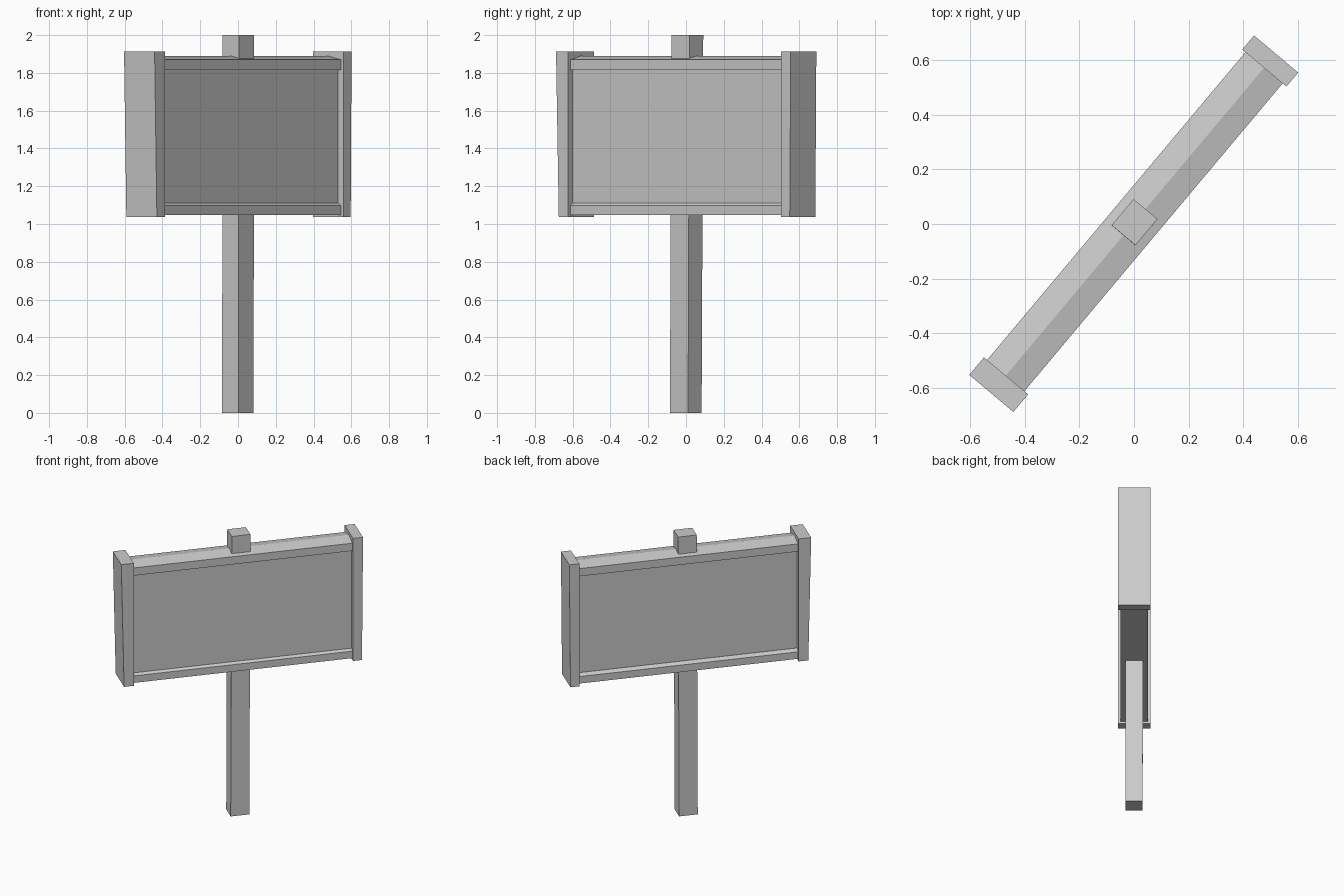
import bpy
import bmesh
import math

cube = bpy.data.objects.get("Cube")
if cube:
    bpy.data.objects.remove(cube, do_unlink=True)

SIGN_ANGLE = math.radians(50)

grey = bpy.data.materials.new("plain_grey")
grey.use_nodes = True
grey.diffuse_color = (0.6, 0.6, 0.6, 1)
grey.node_tree.nodes["Principled BSDF"].inputs["Base Color"].default_value = grey.diffuse_color


def prism(name, start, end):
    """Solid joining two matching outlines; the whole sign is turned about z."""
    bm = bmesh.new()
    a = [bm.verts.new(p) for p in start]
    b = [bm.verts.new(p) for p in end]
    bm.faces.new(a)
    bm.faces.new(b)
    for i in range(len(a)):
        j = (i + 1) % len(a)
        bm.faces.new((a[i], a[j], b[j], b[i]))
    bmesh.ops.recalc_face_normals(bm, faces=bm.faces)
    mesh = bpy.data.meshes.new(name)
    bm.to_mesh(mesh)
    bm.free()
    mesh.materials.append(grey)
    obj = bpy.data.objects.new(name, mesh)
    obj.rotation_euler.z = SIGN_ANGLE
    bpy.context.collection.objects.link(obj)
    return obj


def rect(x0, x1, y0, y1, z):
    return [(x0, y0, z), (x1, y0, z), (x1, y1, z), (x0, y1, z)]


def rail(name, half_profile):
    """Beam along the sign from a (depth, height) half profile, mirrored."""
    outline = half_profile + [(-y, z) for y, z in reversed(half_profile) if y]
    ends = [[(x, y + 0.003, z) for y, z in outline] for x in (-0.74, 0.755)]
    return prism(name, *ends)


# Post, leaning very slightly
prism("post",
      rect(-0.064, 0.061, -0.056, 0.056, 0),
      rect(-0.056, 0.069, -0.054, 0.060, 2.0))

# Board between the rails
prism("board",
      rect(-0.74, 0.755, -0.068, 0.068, 1.06),
      rect(-0.74, 0.755, -0.068, 0.068, 1.86))

# Top rail with a ridge, bottom rail with sloped shoulders
rail("top_rail", [(0.066, 1.82), (0.089, 1.815), (0.089, 1.87), (0, 1.89)])
rail("bottom_rail", [(0.089, 1.048), (0.089, 1.098), (0.066, 1.115)])

# End boards, narrowing a little toward the bottom
prism("right_end_board",
      rect(-0.792, -0.727, -0.104, 0.107, 1.036),
      rect(-0.811, -0.727, -0.104, 0.107, 1.912))
prism("left_end_board",
      rect(0.744, 0.804, -0.104, 0.107, 1.036),
      rect(0.744, 0.811, -0.104, 0.107, 1.912))
